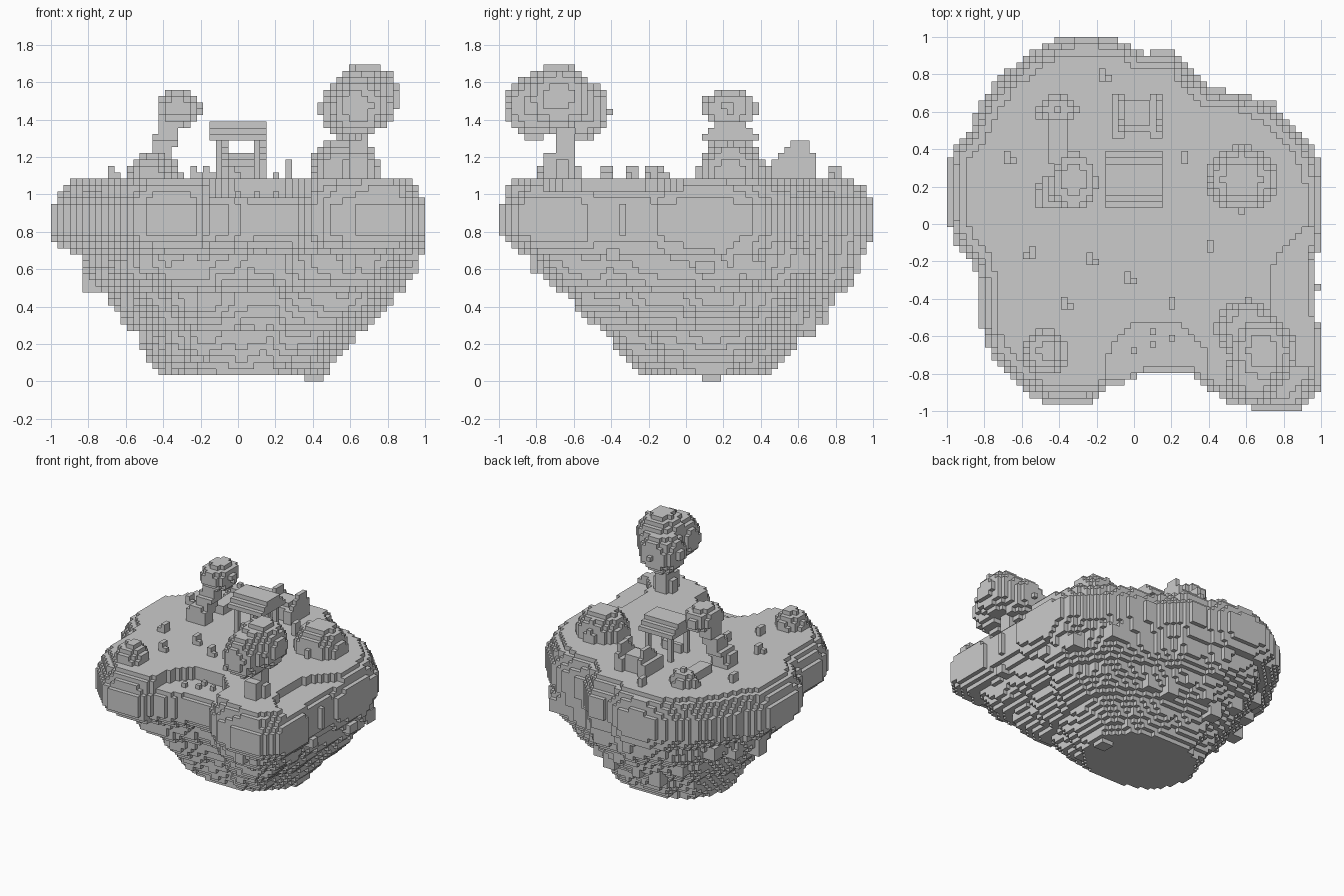
import bpy
import math
import random
from mathutils import Vector, noise

cube = bpy.data.objects.get("Cube")
if cube:
    bpy.data.objects.remove(cube)

random.seed(4)
V = 2 / 59            # edge of one block
GROUND = 32 * V       # height of the grass

stone = bpy.data.materials.new("light_grey")
stone.use_nodes = True
grey = (0.6, 0.6, 0.6, 1)
stone.diffuse_color = grey
stone.node_tree.nodes["Principled BSDF"].inputs["Base Color"].default_value = grey


def snap(a, offset=1.0):
    return round((a + offset) / V)


def box(x0, x1, y0, y1, z0, z1):
    """Cells of an axis-aligned block, at least one block thick."""
    spans = []
    for a, b, off in ((x0, x1, 1), (y0, y1, 1), (z0, z1, 0)):
        lo = snap(a, off)
        spans.append(range(lo, max(lo + 1, snap(b, off))))
    return {(i, j, k) for i in spans[0] for j in spans[1] for k in spans[2]}


def blob(x, y, z, rx, ry, rz):
    """Cells of an ellipsoid, cut off at the ground."""
    cells = box(x - rx - V, x + rx + V, y - ry - V, y + ry + V,
                max(GROUND, z - rz - V), z + rz + V)
    return {c for c in cells
            if (((c[0] + .5) * V - 1 - x) / rx) ** 2
            + (((c[1] + .5) * V - 1 - y) / ry) ** 2
            + (((c[2] + .5) * V - z) / rz) ** 2 <= 1}


def build(name, cells):
    """Turn a set of cells into a mesh of its exposed faces."""
    index, verts, faces = {}, [], []

    def vert(p):
        if p not in index:
            index[p] = len(verts)
            verts.append((p[0] * V - 1, p[1] * V - 1, p[2] * V))
        return index[p]

    for c in sorted(cells):
        for axis in range(3):
            u, w = (axis + 1) % 3, (axis + 2) % 3
            for side in (0, 1):
                n = list(c)
                n[axis] += 2 * side - 1
                if tuple(n) in cells:
                    continue
                quad = []
                for du, dw in ((0, 0), (1, 0), (1, 1), (0, 1)):
                    p = list(c)
                    p[axis] += side
                    p[u] += du
                    p[w] += dw
                    quad.append(vert(tuple(p)))
                faces.append(quad if side else quad[::-1])
    mesh = bpy.data.meshes.new(name)
    mesh.from_pydata(verts, [], faces)
    mesh.materials.append(stone)
    obj = bpy.data.objects.new(name, mesh)
    bpy.context.collection.objects.link(obj)


def lerp_table(table, a):
    for (a0, b0), (a1, b1) in zip(table, table[1:]):
        if a <= a1:
            return b0 + (b1 - b0) * max(0, a - a0) / (a1 - a0)
    return table[-1][1]


# Island: shoreline as radius by angle, narrowing downwards to a small base
CX, CY = .03, .1
SHORE = [(-1, .3), (-1, .07), (-.96, -.1), (-.86, -.2), (-.82, -.35),
         (-.82, -.55), (-.77, -.7), (-.65, -.83), (-.5, -.95), (-.22, -.95),
         (-.15, -.87), (.1, -.78), (.3, -.78), (.48, -.94), (.72, -1),
         (.88, -1), (1, -.87), (1, -.55), (.97, -.5), (.97, -.18), (1, -.1),
         (1, .3), (.95, .41), (.75, .62), (.42, .72), (.3, .82), (.22, .92),
         (.05, .91), (-.13, 1), (-.37, 1), (-.5, .95), (-.8, .68), (-.88, .5), (-.97, .4)]
polar = sorted((math.atan2(y - CY, x - CX), math.hypot(x - CX, y - CY))
               for x, y in SHORE)
turn = 2 * math.pi
polar = [(polar[-1][0] - turn, polar[-1][1])] + polar + [(polar[0][0] + turn, polar[0][1])]
PROFILE = [(.05, 0), (.15, .15), (.26, .25), (.3, .36), (.4, .5), (.46, .53),
           (.5, .64), (.57, .75), (.66, .78), (.68, .86), (.76, .97), (.79, 1)]
LEAN = [(.05, 0), (.3, .1), (.45, .15), (.65, .16), (.75, 0)]
RIM = [(.95, 0), (.97, .03), (1.03, .055), (1.07, .1)]


def surface_radius(angle, z):
    t = lerp_table(PROFILE, z)
    t += lerp_table(LEAN, z) * max(-.65, math.cos(angle - math.pi / 4))
    if z < .72:
        spot = Vector((math.cos(angle), math.sin(angle), z)) * 4
        t += .08 * noise.noise(spot)
    base = .4 + .04 * math.cos(2 * angle)
    r = base + (lerp_table(polar, angle) - base) * min(1, max(0, t))
    return r - lerp_table(RIM, z)


island = set()
for i in range(59):
    for j in range(59):
        x, y = (i + .5) * V - 1, (j + .5) * V - 1
        angle, r = math.atan2(y - CY, x - CX), math.hypot(x - CX, y - CY)
        top = 32
        if ((x - .12) / .28) ** 2 + ((y + .8) / .29) ** 2 < 1:     # front cove
            top = 29
        elif ((x - .97) / .25) ** 2 + ((y + .4) / .38) ** 2 < 1:   # side hollow
            top = 30
        island |= {(i, j, k) for k in range(1, top)
                   if r <= surface_radius(angle, (k + .5) * V)}

# Rocks poking out of the underside: bearing and height
ROCKS = [(0, .62), (.3, .58), (.65, .62), (-.5, .68), (-1.75, .3),
         (-2.2, .63), (-1.45, .6), (-1, .63)]
ROCKS += [(1 + n / 4, random.uniform(.28, .62)) for n in range(9)]
for angle, z in ROCKS:
    r = surface_radius(angle, z) - .01
    x, y, s = CX + r * math.cos(angle), CY + r * math.sin(angle), random.choice((.04, .05))
    island |= box(x - s, x + s, y - s, y + s, z - s, z + s)
island |= box(.37, .47, .09, .18, 0, .07)
island |= box(.3, .5, .05, .22, .03, .1)
build("island", island)

# Large tree with spreading roots
build("tree_trunk", box(.55, .72, -.7, -.62, GROUND, GROUND + .1)
      | box(.59, .69, -.76, -.58, GROUND, GROUND + .12)
      | box(.59, .69, -.71, -.61, GROUND, 1.4))
build("tree_crown", blob(.69, -.68, 1.52, .175, .19, .18)
      | blob(.6, -.56, 1.45, .165, .155, .16)
      | blob(.64, -.81, 1.47, .15, .16, .17))

# Small leaning tree
lean = box(-.53, -.37, .09, .19, GROUND, GROUND + .1)
lean |= box(-.49, -.39, .07, .22, GROUND, GROUND + .14)
for n in range(11):
    t = n / 10
    x, y, z = -.45 + .09 * t, .15 + .07 * t, GROUND + .3 * t
    lean |= box(x - .06, x + .06, y - .06, y + .07, z, z + V)
build("small_tree_trunk", lean)
build("small_tree_crown", blob(-.32, .23, 1.46, .12, .15, .1))

# Bushes
build("right_bush", blob(.575, .24, GROUND + .04, .19, .175, .175))
build("front_bush", blob(-.47, -.68, GROUND, .12, .12, .13))
build("back_bush", blob(-.41, .61, GROUND, .11, .08, .12))
build("log", box(-.47, -.37, .32, .56, GROUND, GROUND + .07))

# Stall: four posts, counter and a stepped roof
stall = box(-.1, .1, .15, .2, GROUND, GROUND + .07)
for x in (-.12, .09):
    for y in (.13, .33):
        stall |= box(x, x + V, y, y + V, GROUND, 1.31)
build("stall_frame", stall)
roof = set()
for step in range(3):
    z = 1.295 + step * V
    roof |= box(-.16, .155, .09 + step * V, .405 - step * V, z, z + V)
build("stall_roof", roof)

# Cart behind the stall: body between two side walls rising to a point
cart = box(-.09, .13, .48, .65, GROUND, GROUND + .1)
cart |= box(-.06, .09, .52, .65, GROUND, GROUND + .14)
for x in (-.12, .1):
    cart |= box(x, x + .06, .46, .68, GROUND, GROUND + .1)
    for step in range(3):
        cart |= box(x + .02, x + .04, .5 + step * V, .69 - step * .02,
                    GROUND, 1.22 + step * V)
build("cart", cart)

# Loose stones and tufts: position and height in blocks
TUFTS = [(-.67, .37, 2), (.28, .37, 3), (-.16, .8, 2), (.4, -.12, 1),
         (-.55, -.14, 2), (-.23, -.2, 2), (-.02, -.3, 2), (.21, -.42, 1), (-.36, -.42, 2)]
tufts = set()
for x, y, h in TUFTS:
    tufts |= box(x - V / 2, x + V / 2, y - V, y + V, GROUND, GROUND + h * V)
    if h == 2:
        tufts |= box(x - V, x + V, y - V, y, GROUND, GROUND + V)
for x, y in ((-.02, -.7), (.07, -.67), (.1, -.6), (.17, -.63)):
    tufts |= box(x, x + V, y, y + V, 29 * V, 30 * V)
build("tufts", tufts)
